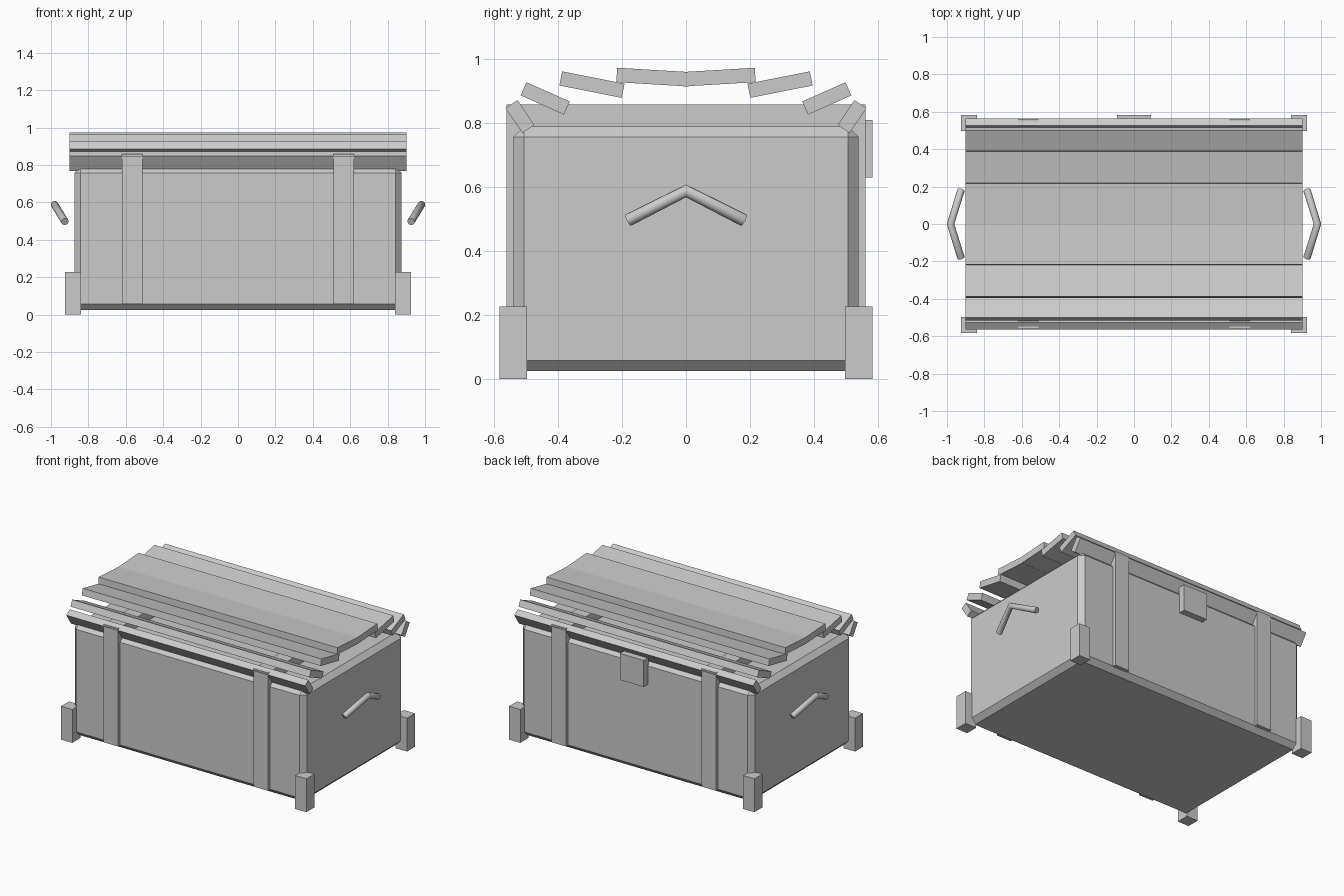
import bpy, bmesh, math
from mathutils import Matrix, Vector

if "Cube" in bpy.data.objects:
    bpy.data.objects.remove(bpy.data.objects["Cube"])

grey = bpy.data.materials.new("light_grey")
grey.diffuse_color = (0.6, 0.6, 0.6, 1)
grey.use_nodes = True
grey.node_tree.nodes["Principled BSDF"].inputs["Base Color"].default_value = grey.diffuse_color


def box(name, centre, size, tilt=0.0, bevel=0.0):
    """Box with given centre and size, tilted about the x axis."""
    bm = bmesh.new()
    bmesh.ops.create_cube(bm, size=1)
    bmesh.ops.transform(bm, matrix=Matrix.Diagonal((*size, 1)), verts=bm.verts)
    if bevel:
        bmesh.ops.bevel(bm, geom=bm.edges[:], offset=bevel, segments=1,
                        affect='EDGES', profile=0.5)
    bmesh.ops.transform(bm, matrix=Matrix.Translation(Vector(centre)) @ Matrix.Rotation(tilt, 4, 'X'),
                        verts=bm.verts)
    mesh = bpy.data.meshes.new(name)
    bm.to_mesh(mesh)
    bm.free()
    mesh.materials.append(grey)
    obj = bpy.data.objects.new(name, mesh)
    bpy.context.collection.objects.link(obj)
    return obj


# Chest body with chamfered edges
box("body", (0, 0, 0.407), (1.75, 1.08, 0.765), bevel=0.033)

# Lid slats spaced along a shallow elliptical arch, each tipped inward
N, RY, RZ, BASE = 8, 0.54, 0.16, 0.79
arch = [(-RY * math.cos(math.pi * i / N), BASE + RZ * math.sin(math.pi * i / N))
        for i in range(N + 1)]
for i in range(N):
    (y0, z0), (y1, z1) = arch[i], arch[i + 1]
    length = math.hypot(y1 - y0, z1 - z0) + 0.02
    tilt = -math.atan2(z1 - z0, y1 - y0)
    box(f"lid_slat_{i + 1}", (0, (y0 + y1) / 2, (z0 + z1) / 2),
        (1.8, length, 0.045), tilt=tilt)

for sx, side in ((-1, "left"), (1, "right")):
    # Bands wrapping the chest
    box(f"band_{side}", (sx * 0.565, 0, 0.457), (0.11, 1.124, 0.803))

    # Corner feet
    for sy, end in ((-1, "front"), (1, "back")):
        box(f"foot_{end}_{side}", (sx * 0.8825, sy * 0.541, 0.1135),
            (0.085, 0.086, 0.227))

    # Bent tube handles
    curve = bpy.data.curves.new(f"handle_{side}", 'CURVE')
    curve.dimensions = '3D'
    curve.bevel_depth = 0.02
    curve.bevel_resolution = 4
    curve.use_fill_caps = True
    spline = curve.splines.new('POLY')
    spline.points.add(2)
    for p, co in zip(spline.points, ((0.925, -0.18, 0.497), (0.981, 0, 0.588), (0.925, 0.18, 0.497))):
        p.co = (sx * co[0], co[1], co[2], 1)
    curve.materials.append(grey)
    bpy.context.collection.objects.link(bpy.data.objects.new(f"handle_{side}", curve))

# Lock plate on the back
box("lock", (0, 0.559, 0.72), (0.18, 0.05, 0.18))
